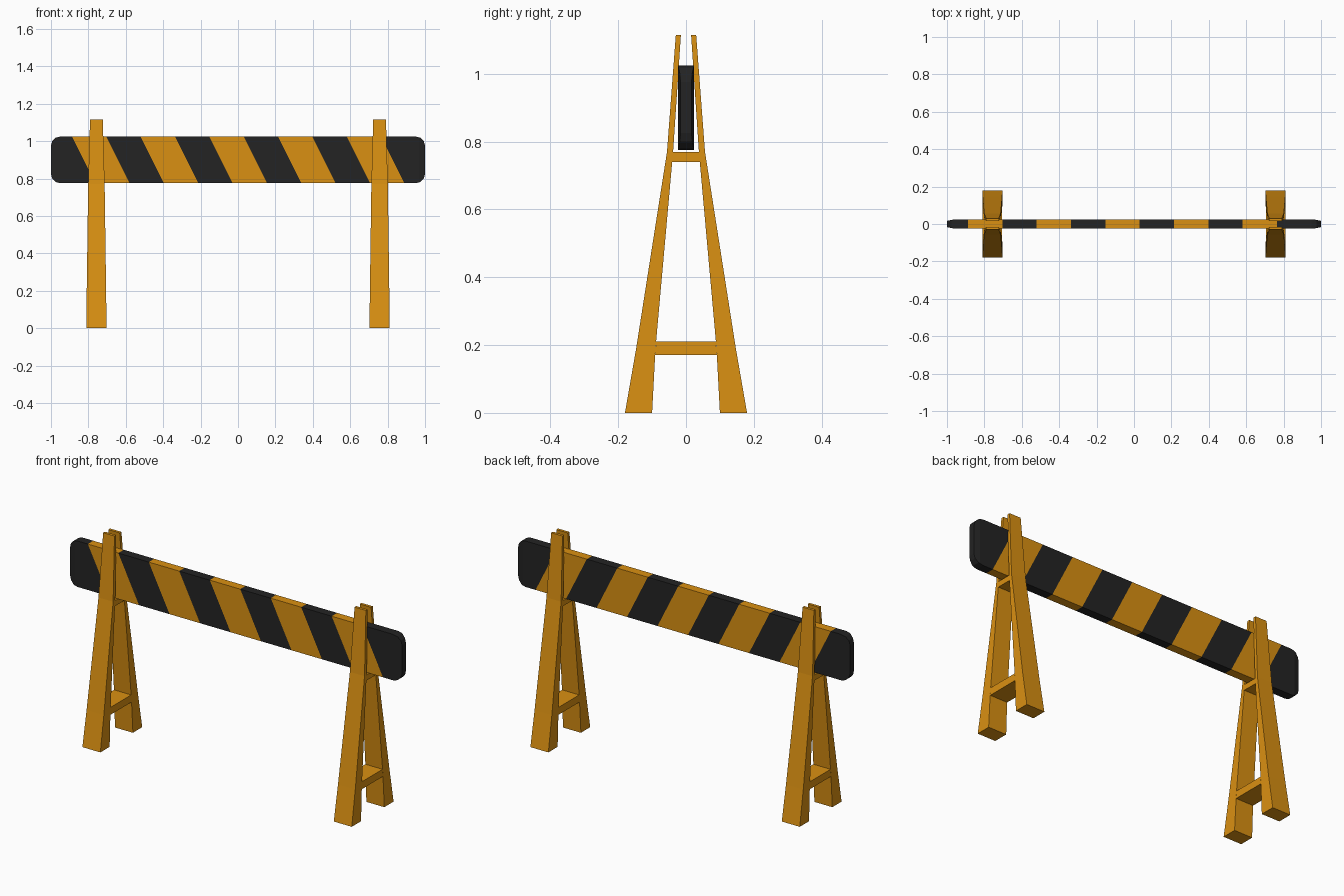
import bpy, bmesh, math
from mathutils import Vector

if "Cube" in bpy.data.objects:
    bpy.data.objects.remove(bpy.data.objects["Cube"])


def material(name, rgb):
    m = bpy.data.materials.new(name)
    m.diffuse_color = (*rgb, 1)
    m.use_nodes = True
    m.node_tree.nodes["Principled BSDF"].inputs["Base Color"].default_value = m.diffuse_color
    return m


ORANGE = material("orange paint", (0.70, 0.28, 0.006))
BLACK = material("black paint", (0.017, 0.017, 0.017))


def finish(bm, name, mats):
    bmesh.ops.recalc_face_normals(bm, faces=bm.faces[:])
    me = bpy.data.meshes.new(name)
    bm.to_mesh(me)
    bm.free()
    for m in mats:
        me.materials.append(m)
    ob = bpy.data.objects.new(name, me)
    bpy.context.collection.objects.link(ob)
    return ob


def loft(name, rings):
    """Closed solid through four-sided rings (x0, x1, y0, y1, z)."""
    bm = bmesh.new()
    loops = [[bm.verts.new(p) for p in
              ((a, c, z), (b, c, z), (b, d, z), (a, d, z))]
             for a, b, c, d, z in rings]
    bm.faces.new(loops[0])
    bm.faces.new(loops[-1])
    for lo, hi in zip(loops, loops[1:]):
        for i in range(4):
            j = (i + 1) % 4
            bm.faces.new((lo[i], lo[j], hi[j], hi[i]))
    return finish(bm, name, [ORANGE])


# Leg profile: z, outer y, inner y, half width in x
LEG = [(0, .18, .10, .054), (.19, .147, .09, .052),
       (.77, .056, .038, .044), (1.115, .03, .015, .034)]


def leg_at(z):
    for p, q in zip(LEG, LEG[1:]):
        if p[0] <= z <= q[0]:
            t = (z - p[0]) / (q[0] - p[0])
            return [u + (v - u) * t for u, v in zip(p, q)]


# Two A-frame trestles
for side, cx in (("left", -.757), ("right", .757)):
    for end, s in (("front", -1), ("back", 1)):
        loft(f"{side}_{end}_leg",
             [(cx - w, cx + w, *sorted((s * o, s * i)), z) for z, o, i, w in LEG])
    for part, z0, z1 in (("lower_crossbar", .17, .21), ("upper_crossbar", .74, .77)):
        rings = []
        for z in (z0, z1):
            _, _, i, w = leg_at(z)
            rings.append((cx - w, cx + w, -i, i, z))
        loft(f"{side}_{part}", rings)

# Striped board: rounded outline extruded through y
Z0, Z1, R, HY = .775, 1.025, .05, .0235
bm = bmesh.new()
outline = []
for q, (sx, zc) in enumerate(((1, Z1 - R), (-1, Z1 - R), (-1, Z0 + R), (1, Z0 + R))):
    for k in range(4):
        a = math.radians(90 * q + 30 * k)
        outline.append(bm.verts.new((sx * (1 - R) + R * math.cos(a), -HY,
                                     zc + R * math.sin(a))))
face = bm.faces.new(outline)
ext = bmesh.ops.extrude_face_region(bm, geom=[face])
bmesh.ops.translate(bm, vec=(0, 2 * HY, 0),
                    verts=[v for v in ext["geom"] if isinstance(v, bmesh.types.BMVert)])


def cut(co, no):
    bmesh.ops.bisect_plane(bm, geom=bm.verts[:] + bm.edges[:] + bm.faces[:],
                           plane_co=co, plane_no=Vector(no).normalized(), dist=1e-5)


# Slanted cuts for the stripes, then thinned board ends
START, STEP, SLANT, TAPER = -.888, .1836, .5, .968
for k in range(10):
    cut((START + STEP * k, 0, Z1), (1, 0, SLANT))
for x in (-TAPER, TAPER):
    cut((x, 0, Z0), (1, 0, 0))
for v in bm.verts:
    over = max(0, abs(v.co.x) - TAPER) / (1 - TAPER)
    v.co.y *= 1 - .3 * over
for f in bm.faces:
    c = f.calc_center_median()
    k = math.floor((c.x - (Z1 - c.z) * SLANT - START) / STEP)
    f.material_index = 0 if 0 <= k < 10 and k % 2 == 0 else 1
finish(bm, "striped_board", [ORANGE, BLACK])
